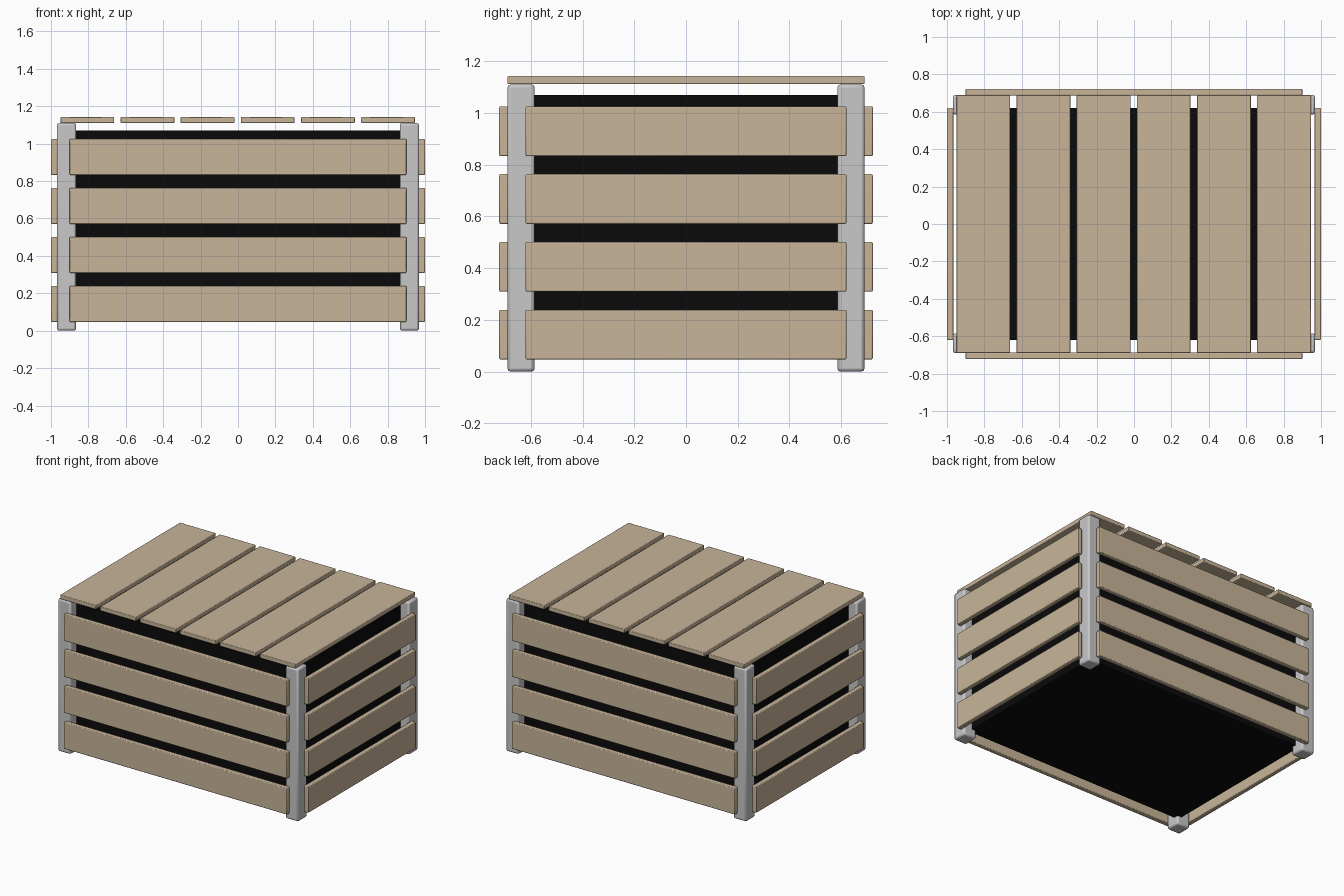
import bpy

cube = bpy.data.objects.get("Cube")
if cube:
    bpy.data.objects.remove(cube, do_unlink=True)


def material(name, colour):
    mat = bpy.data.materials.new(name)
    mat.use_nodes = True
    mat.diffuse_color = (*colour, 1)
    mat.node_tree.nodes["Principled BSDF"].inputs["Base Color"].default_value = (*colour, 1)
    return mat


wood = material("pale wood", (0.58, 0.46, 0.32))
metal = material("light grey metal", (0.58, 0.58, 0.59))
black = material("black", (0.003, 0.003, 0.003))


def block(name, low, high, mat, bevel=0.0):
    """Box between two corners, with optional rounded edges."""
    bpy.ops.mesh.primitive_cube_add(size=1)
    obj = bpy.context.object
    obj.name = name
    size = [b - a for a, b in zip(low, high)]
    for v in obj.data.vertices:
        v.co = [(a + b) / 2 + c * s for a, b, c, s in zip(low, high, v.co, size)]
    obj.data.materials.append(mat)
    if bevel:
        mod = obj.modifiers.new("rounded edges", "BEVEL")
        mod.width = bevel
        mod.segments = 2
        bpy.ops.object.shade_smooth_by_angle()
    return obj


# Inner box
block("inner_box", (-0.9, -0.62, 0.06), (0.9, 0.62, 1.07), black)

# Corner posts
for sx, side in ((-1, "right"), (1, "left")):
    for sy, end in ((-1, "front"), (1, "back")):
        x, y = sorted((sx * 0.865, sx * 0.968)), sorted((sy * 0.585, sy * 0.69))
        block(f"{end}_{side}_post", (x[0], y[0], 0), (x[1], y[1], 1.11), metal, 0.012)

# Horizontal wall slats
for i in range(4):
    z0 = 0.047 + i * 0.262
    z1 = z0 + 0.192
    for s, end, side in ((-1, "front", "right"), (1, "back", "left")):
        y = sorted((s * 0.687, s * 0.722))
        block(f"{end}_slat_{i + 1}", (-0.9, y[0], z0), (0.9, y[1], z1), wood, 0.005)
        x = sorted((s * 0.966, s * 1.0))
        block(f"{side}_slat_{i + 1}", (x[0], -0.62, z0), (x[1], 0.62, z1), wood, 0.005)

# Top boards
for i in range(6):
    x = (i - 2.5) * 0.3215 - 0.002
    block(f"top_board_{i + 1}", (x - 0.144, -0.69, 1.111), (x + 0.144, 0.69, 1.142), wood, 0.004)
